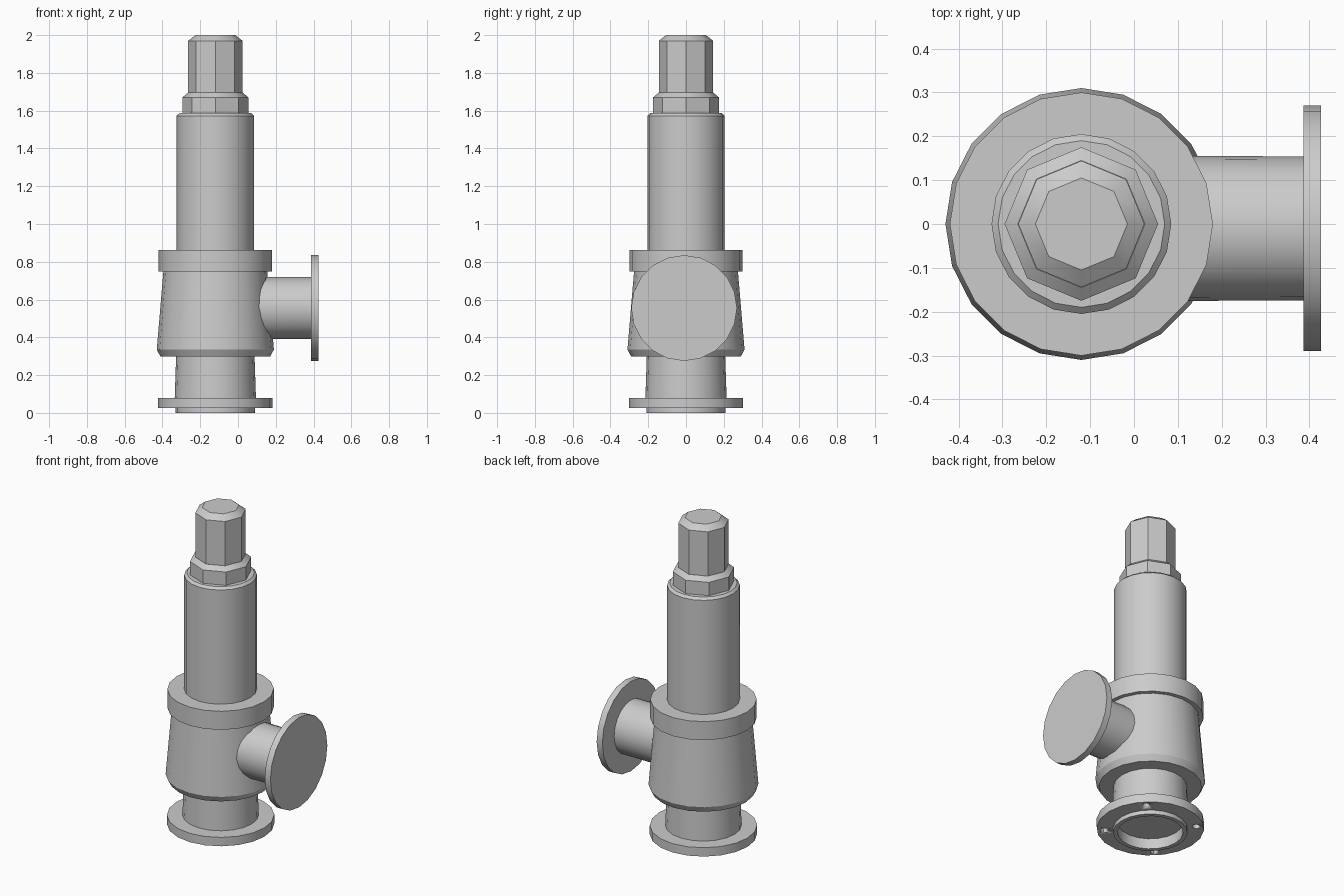
import bpy, bmesh
from math import cos, sin, pi, radians
from mathutils import Matrix

if "Cube" in bpy.data.objects:
    bpy.data.objects.remove(bpy.data.objects["Cube"])

AXIS = Matrix.Translation((-0.12, 0, 0))


def lathe(name, profile, sides=20, matrix=AXIS):
    """Revolve (radius, height) points and cap both ends."""
    bm = bmesh.new()
    rings = [[bm.verts.new((r * cos(2 * pi * i / sides), r * sin(2 * pi * i / sides), z))
              for i in range(sides)] for r, z in profile]
    for a, b in zip(rings, rings[1:]):
        for i in range(sides):
            j = (i + 1) % sides
            bm.faces.new((a[i], a[j], b[j], b[i]))
    bm.faces.new(rings[0][::-1])
    bm.faces.new(rings[-1])
    bmesh.ops.transform(bm, matrix=matrix, verts=bm.verts)
    bmesh.ops.recalc_face_normals(bm, faces=bm.faces)
    mesh = bpy.data.meshes.new(name)
    bm.to_mesh(mesh)
    bm.free()
    obj = bpy.data.objects.new(name, mesh)
    bpy.context.collection.objects.link(obj)
    bpy.ops.object.select_all(action='DESELECT')
    obj.select_set(True)
    bpy.context.view_layer.objects.active = obj
    bpy.ops.object.shade_smooth_by_angle(angle=radians(30))
    return obj


# Inlet: recessed raised face, flange and neck
inlet = lathe("inlet_flange", [(0.185, 0.065), (0.185, 0), (0.21, 0), (0.21, 0.025),
                               (0.303, 0.025), (0.303, 0.08), (0.215, 0.08), (0.207, 0.32)])

# Blind bolt holes in the underside of the flange
for k in range(4):
    a = pi / 4 + k * pi / 2
    place = AXIS @ Matrix.Translation((0.26 * cos(a), 0.26 * sin(a), 0))
    hole = lathe(f"bolt_hole_{k + 1}", [(0.022, -0.02), (0.022, 0.065)], 12, place)
    hole.hide_render = True
    hole.hide_viewport = True
    cut = inlet.modifiers.new("bolt_hole", 'BOOLEAN')
    cut.operation = 'DIFFERENCE'
    cut.solver = 'EXACT'
    cut.object = hole

# Tapered valve body with its two clamped flanges
lathe("valve_body", [(0.29, 0.298), (0.31, 0.335), (0.275, 0.75)])
lathe("body_flange", [(0.30, 0.748), (0.30, 0.807)])
lathe("bonnet_flange", [(0.30, 0.807), (0.30, 0.863)])

# Spring bonnet
lathe("bonnet", [(0.205, 0.86), (0.205, 1.573), (0.19, 1.587)])

# Octagonal collar and cap
lathe("cap_collar", [(0.175, 1.585), (0.175, 1.67), (0.145, 1.695)], 8)
lathe("cap", [(0.144, 1.69), (0.144, 1.97), (0.105, 2.0)], 8)

# Side outlet pipe and blank flange, pointing along +x
SIDE = Matrix.Translation((0, -0.01, 0.555)) @ Matrix.Rotation(pi / 2, 4, 'Y')
lathe("outlet_pipe", [(0.166, 0.0), (0.164, 0.39)], 20, SIDE)
lathe("outlet_flange", [(0.28, 0.387), (0.28, 0.426)], 20, SIDE)
